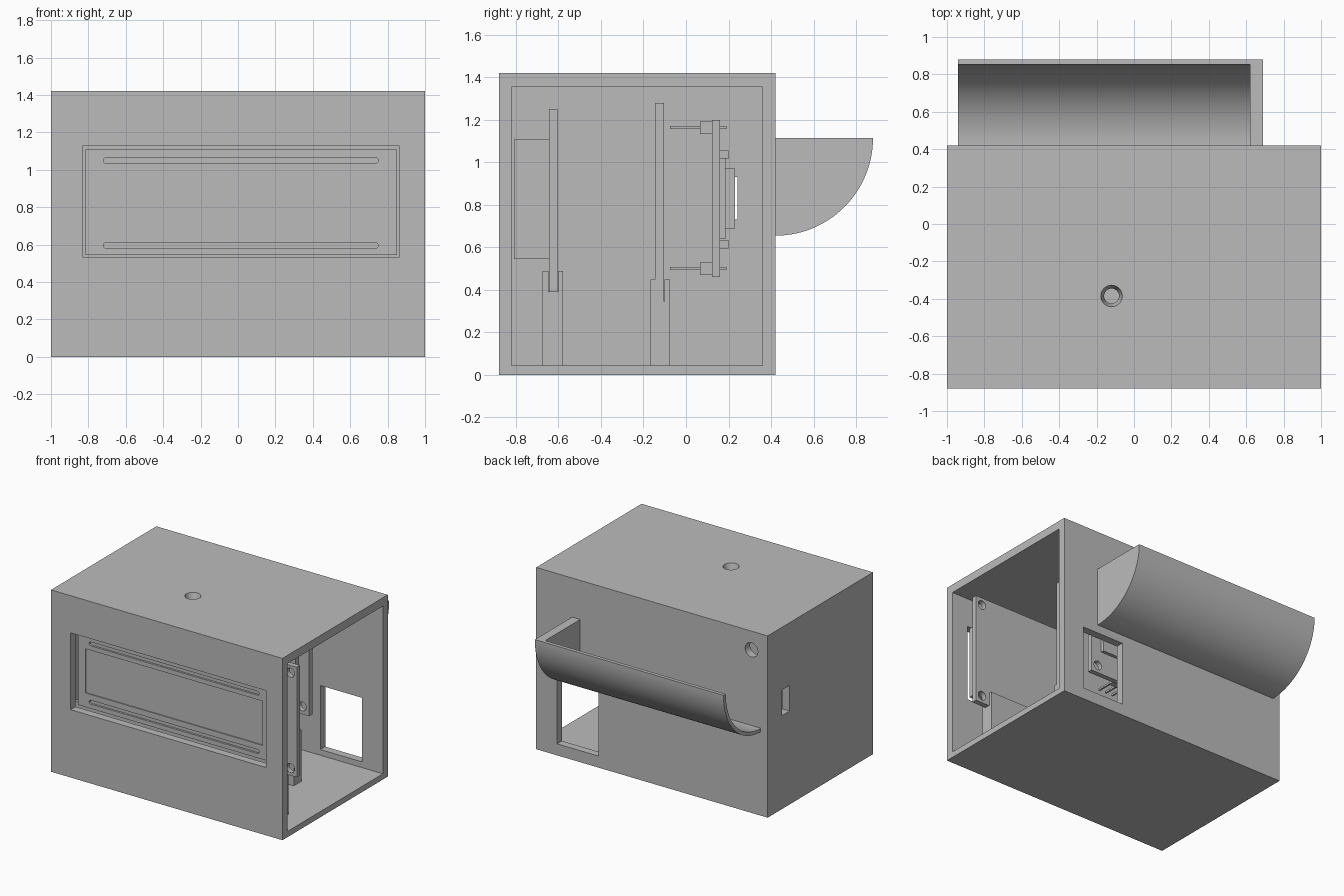
import bpy, bmesh, math
from mathutils import Matrix, Vector

old = bpy.data.objects.get("Cube")
if old:
    bpy.data.objects.remove(old, do_unlink=True)

grey = bpy.data.materials.new("plain grey")
grey.use_nodes = True
grey.diffuse_color = (0.5, 0.5, 0.5, 1)
grey.node_tree.nodes["Principled BSDF"].inputs["Base Color"].default_value = (0.5, 0.5, 0.5, 1)


def finish(name, bm):
    bmesh.ops.recalc_face_normals(bm, faces=bm.faces)
    mesh = bpy.data.meshes.new(name)
    bm.to_mesh(mesh)
    bm.free()
    mesh.materials.append(grey)
    ob = bpy.data.objects.new(name, mesh)
    bpy.context.collection.objects.link(ob)
    return ob


def add_box(bm, x, y, z):
    """Box from three (low, high) ranges."""
    size = [b - a for a, b in (x, y, z)]
    mid = [(a + b) / 2 for a, b in (x, y, z)]
    bmesh.ops.create_cube(bm, size=1, matrix=Matrix.Translation(mid) @ Matrix.Diagonal((*size, 1)))


def box(name, x, y, z):
    bm = bmesh.new()
    add_box(bm, x, y, z)
    return finish(name, bm)


def rod(name, centre, r1, r2, depth, axis="Z", sides=32):
    bm = bmesh.new()
    turn = Matrix.Rotation(math.pi / 2, 4, "X") if axis == "Y" else Matrix()
    bmesh.ops.create_cone(bm, cap_ends=True, segments=sides, radius1=r1, radius2=r2,
                          depth=depth, matrix=Matrix.Translation(centre) @ turn)
    return finish(name, bm)


def extrude(name, points, move):
    """Solid prism from an outline and an extrusion vector."""
    bm = bmesh.new()
    face = bm.faces.new([bm.verts.new(p) for p in points])
    new = bmesh.ops.extrude_face_region(bm, geom=[face])["geom"]
    bmesh.ops.translate(bm, vec=move, verts=[v for v in new if isinstance(v, bmesh.types.BMVert)])
    return finish(name, bm)


def cut(target, *cutters):
    for c in cutters:
        c.hide_render = True
        m = target.modifiers.new("cut", "BOOLEAN")
        m.operation, m.solver, m.object = "DIFFERENCE", "EXACT", c
    bpy.context.view_layer.update()
    done = target.evaluated_get(bpy.context.evaluated_depsgraph_get())
    mesh = bpy.data.meshes.new_from_object(done)
    target.modifiers.clear()
    target.data = mesh
    for c in cutters:
        bpy.data.objects.remove(c, do_unlink=True)


def smooth(*obs):
    bpy.ops.object.select_all(action="DESELECT")
    for ob in obs:
        ob.select_set(True)
    bpy.context.view_layer.objects.active = obs[0]
    bpy.ops.object.shade_smooth_by_angle(angle=math.radians(30))


# Housing: open on +x, with display, back, cable, port and top openings
housing = box("housing", (-1, 1), (-0.88, 0.42), (0, 1.42))
cut(housing,
    box("cavity", (-0.94, 1.1), (-0.82, 0.36), (0.045, 1.355)),
    box("display_opening", (-0.83, 0.86), (-0.95, -0.8), (0.53, 1.13)),
    box("back_opening", (0.46, 0.82), (0.3, 0.5), (0.09, 0.59)),
    box("port_opening", (-1.1, -0.9), (0.15, 0.243), (0.73, 0.93)),
    rod("cable_hole", (-0.86, 0.4, 1.273), 0.055, 0.055, 0.3, "Y"),
    rod("top_hole", (-0.12, -0.385, 1.388), 0.04, 0.058, 0.066),
    rod("top_hole_through", (-0.12, -0.385, 1.35), 0.04, 0.04, 0.1))

# Quarter-round tray on the back, closed at +x only
def arc(radius, steps=32):
    for i in range(steps + 1):
        a = math.pi / 2 * i / steps
        yield radius * math.sin(a) + 0.42, 1.115 - radius * math.cos(a)

outer, inner = list(arc(0.46)), list(arc(0.432))
tray = extrude("tray", [(-0.94, y, z) for y, z in outer + inner[::-1]], Vector((1.56, 0, 0)))
tray_end = extrude("tray_end", [(0.62, y, z) for y, z in outer + [(0.42, 1.115)]],
                   Vector((0.07, 0, 0)))

# Slotted rails standing on the floor
def rail(name, x, y0, y1, s0, s1, top, seat):
    outline = [(y0, 0.045), (y1, 0.045), (y1, top), (s1, top),
               (s1, seat), (s0, seat), (s0, top), (y0, top)]
    extrude(name, [(x[0], y, z) for y, z in outline], Vector((x[1] - x[0], 0, 0)))

rail("display_rail", (-0.94, 0.84), -0.675, -0.578, -0.648, -0.602, 0.49, 0.39)
rail("middle_rail", (-0.94, 0.6), -0.168, -0.075, -0.146, -0.1, 0.45, 0.345)

# Display board with corner holes
display_board = box("display_board", (-0.925, 0.96), (-0.645, -0.605), (0.39, 1.25))
cut(display_board, *[rod("hole", (x, -0.62, z), 0.035, 0.035, 0.2, "Y", 24)
                     for x in (-0.87, 0.905) for z in (0.447, 1.193)])

# Display bezel with recessed screen and two long rounded grooves
def groove(z):
    pts = []
    for cx, start in ((0.735, -90), (-0.705, 90)):
        for i in range(9):
            a = math.radians(start + 22.5 * i)
            pts.append((cx + 0.015 * math.cos(a), -0.83, z + 0.015 * math.sin(a)))
    return extrude("groove", pts, Vector((0, 0.035, 0)))

bezel = box("display_bezel", (-0.815, 0.85), (-0.81, -0.645), (0.545, 1.108))
cut(bezel, groove(1.05), groove(0.595),
    box("screen_recess", (-0.75, 0.78), (-0.83, -0.802), (0.655, 1.0)))

# Middle board in its rail
box("middle_board", (-0.85, 0.6), (-0.146, -0.104), (0.345, 1.28))

# Controller board with corner holes
controller = box("controller_board", (-0.85, 0.53), (0.122, 0.16), (0.46, 1.2))
cut(controller, *[rod("hole", (x, 0.14, z), 0.035, 0.035, 0.2, "Y", 24)
                  for x in (-0.79, 0.47) for z in (0.52, 1.14)])

# Pin headers along both long edges
for side, z in (("upper", 1.163), ("lower", 0.5)):
    box(side + "_header", (-0.61, 0.29), (0.066, 0.122), (z - 0.03, z + 0.03))
    bm = bmesh.new()
    for i in range(15):
        x = -0.58 + 0.06 * i
        add_box(bm, (x - 0.007, x + 0.007), (-0.075, 0.19), (z - 0.007, z + 0.007))
    finish(side + "_pins", bm)

# Controller components
box("radio_module", (-0.12, 0.44), (0.16, 0.185), (0.64, 1.02))
box("radio_shield", (-0.08, 0.28), (0.185, 0.23), (0.69, 0.97))
box("port_socket", (-0.88, -0.75), (0.16, 0.225), (0.74, 0.92))
for z in (0.615, 1.035):
    box("push_button", (-0.78, -0.7), (0.16, 0.2), (z - 0.02, z + 0.02))
box("usb_chip", (-0.5, -0.25), (0.16, 0.185), (0.76, 0.9))

smooth(housing, tray, tray_end, display_board, bezel, controller)
